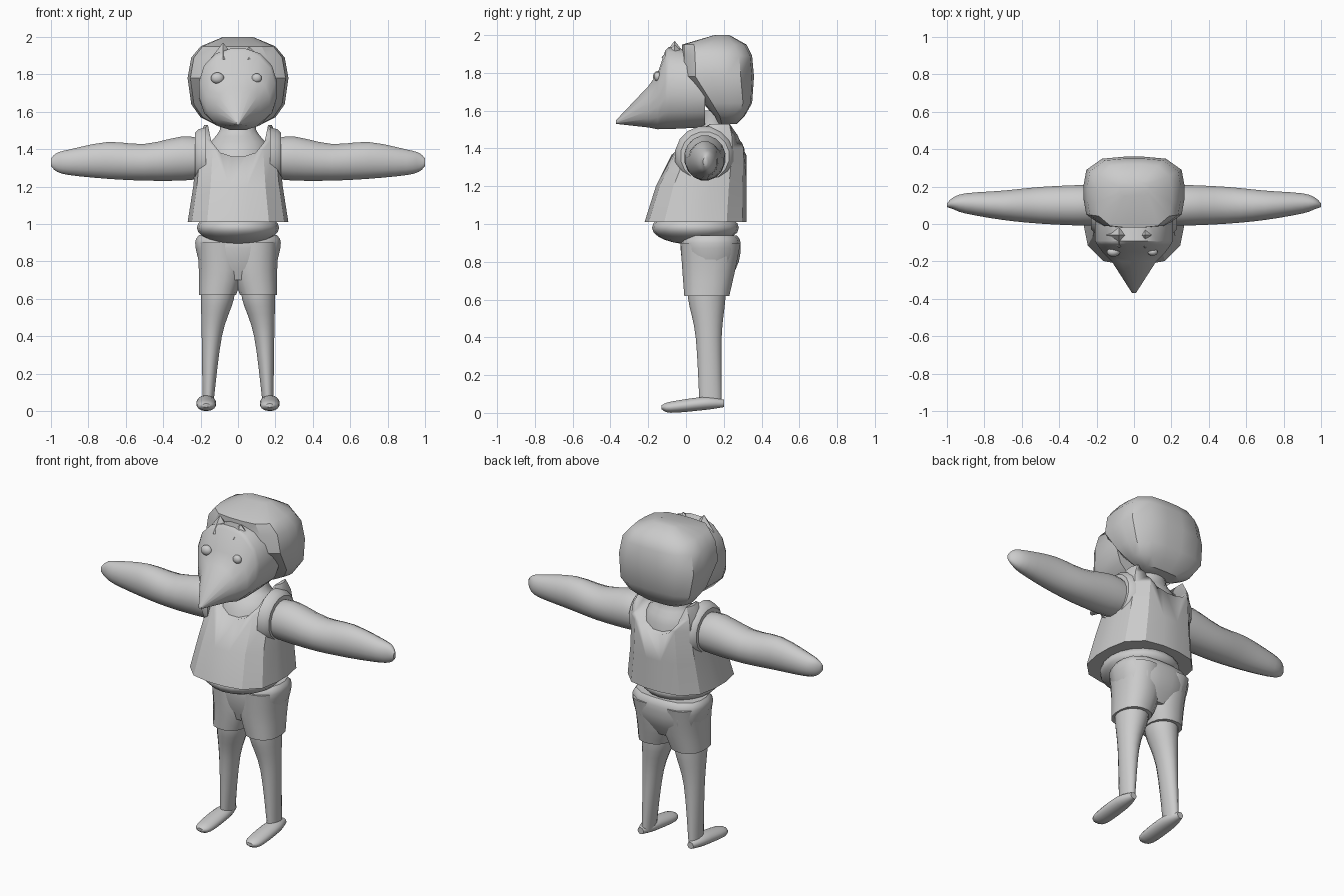
import bpy, bmesh
from math import sin, cos, pi, radians
from mathutils import Vector

if "Cube" in bpy.data.objects:
    bpy.data.objects.remove(bpy.data.objects["Cube"])

tone = (.6, .6, .6, 1)
grey = bpy.data.materials.new("plain_grey")
grey.use_nodes = True
grey.diffuse_color = tone
grey.node_tree.nodes["Principled BSDF"].inputs["Base Color"].default_value = tone


def finish(obj, name, angle):
    """Name an object, colour it and shade it softly up to an edge angle."""
    obj.name = name
    obj.data.materials.append(grey)
    bpy.ops.object.select_all(action="DESELECT")
    obj.select_set(True)
    bpy.context.view_layer.objects.active = obj
    bpy.ops.object.shade_smooth_by_angle(angle=radians(angle))


def smooth_path(rings, steps):
    """Ease extra rings in between the given ones."""
    points = [Vector(ring) for ring in rings]
    padded = [points[0], *points, points[-1]]
    path = []
    for before, start, end, after in zip(padded, padded[1:], padded[2:], padded[3:]):
        for step in range(steps):
            f = step / steps
            leave, arrive = (end - before) / 2, (after - start) / 2
            curve = start * 3 - end * 3
            path.append(start + leave * f
                        + (-curve - leave * 2 - arrive) * f ** 2
                        + (start * 2 - end * 2 + leave + arrive) * f ** 3)
    return path + [points[-1]]


def loft(name, axis, rings, power=2, steps=1, angle=50, mirror=False, sides=16):
    """Skin rounded sections: position, two centres and two half sizes."""
    bm = bmesh.new()
    loops = []
    for t, a, b, half_a, half_b in smooth_path(rings, steps):
        loop = []
        for i in range(sides):
            turn = 2 * pi * (i + .5) / sides
            c, s = cos(turn), sin(turn)
            k = (abs(c) ** power + abs(s) ** power) ** (-1 / power)
            u, v = a + k * c * half_a, b + k * s * half_b
            spot = {"x": (t, u, v), "y": (u, t, v), "z": (u, v, t)}[axis]
            loop.append(bm.verts.new(spot))
        loops.append(loop)
    for low, high in zip(loops, loops[1:]):
        for i in range(sides):
            bm.faces.new((low[i - 1], low[i], high[i], high[i - 1]))
    bm.faces.new(loops[0])
    bm.faces.new(loops[-1])
    if mirror:
        bmesh.ops.scale(bm, vec=(-1, 1, 1), verts=bm.verts)
    bmesh.ops.recalc_face_normals(bm, faces=bm.faces)
    mesh = bpy.data.meshes.new(name)
    bm.to_mesh(mesh)
    bm.free()
    obj = bpy.data.objects.new(name, mesh)
    bpy.context.collection.objects.link(obj)
    finish(obj, name, angle)
    return obj


def ball(name, location, size):
    bpy.ops.mesh.primitive_uv_sphere_add(segments=20, ring_count=12, location=location)
    bpy.context.object.scale = size
    finish(bpy.context.object, name, 60)


# Limbs and clothing that repeat on both sides
for side, flip in (("left", False), ("right", True)):
    loft(side + "_foot", "y", [
        (-.13, .17, .03, .02, .01), (-.08, .17, .03, .05, .03),
        (.1, .17, .05, .05, .035), (.2, .17, .05, .02, .02)],
        steps=4, mirror=flip)
    loft(side + "_leg", "z", [
        (.05, .16, .13, .03, .06), (.4, .14, .12, .055, .07),
        (.6, .11, .11, .09, .1), (.7, .11, .11, .09, .1)],
        steps=4, mirror=flip)
    loft(side + "_shorts_leg", "z", [
        (.62, .11, .11, .1, .12), (.75, .09, .12, .12, .14), (.9, .1, .13, .12, .16)],
        power=2.5, steps=3, mirror=flip)
    loft(side + "_arm", "x", [
        (.2, .1, 1.35, .11, .11), (.3, .1, 1.35, .11, .12), (.5, .1, 1.33, .1, .1),
        (.7, .1, 1.34, .08, .1), (.9, .11, 1.33, .055, .07),
        (.97, .11, 1.33, .03, .05), (1, .1, 1.33, .01, .02)],
        steps=3, mirror=flip)
    # Raised hem round the armhole
    loft(side + "_armhole_hem", "x", [
        (.17, .1, 1.36, .16, .16), (.21, .1, 1.36, .15, .15), (.23, .1, 1.36, .13, .13)],
        angle=40, mirror=flip)

# Seat of the shorts and the belly showing above it
loft("shorts_seat", "z", [
    (.7, 0, .12, .17, .11), (.8, 0, .13, .21, .15),
    (.9, 0, .13, .23, .16), (.94, 0, .13, .21, .14)], power=2.8, steps=3)
ball("belly", (0, .05, .98), (.22, .23, .09))

# Vest, with the neckline scooped out
vest = loft("vest", "z", [
    (1.01, 0, .05, .27, .27), (1.2, 0, .08, .24, .24), (1.4, 0, .13, .22, .19),
    (1.47, 0, .15, .21, .15), (1.53, 0, .18, .18, .08)], power=3, angle=28)
cutter = loft("neckline_cutter", "y", [
    (-.4, 0, 1.56, .16, .2), (.6, 0, 1.56, .16, .2)], power=2.6)
cutter.hide_render = True
cut = vest.modifiers.new("neckline", "BOOLEAN")
cut.operation = "DIFFERENCE"
cut.object = cutter
bpy.context.view_layer.objects.active = vest
bpy.ops.object.modifier_apply(modifier=cut.name)
bpy.data.objects.remove(cutter)

# Chest and neck inside the neckline
loft("chest", "z", [
    (1.2, 0, .1, .18, .19), (1.4, 0, .12, .17, .15),
    (1.5, 0, .14, .1, .08), (1.6, 0, .14, .1, .08)], steps=3)

# Face drawn out into a pointed beak
loft("face_and_beak", "y", [
    (-.37, 0, 1.54, .01, .01), (-.2, 0, 1.62, .12, .11), (-.15, 0, 1.65, .17, .15),
    (-.11, 0, 1.71, .2, .21), (-.09, 0, 1.72, .21, .22), (.1, 0, 1.71, .21, .2)],
    power=2.3)
ball("right_eye", (-.11, -.15, 1.78), (.035, .025, .03))
ball("left_eye", (.1, -.15, 1.78), (.027, .02, .025))

# Hair cap with a boxy back and a swept lower edge
loft("hair_cap", "z", [
    (1.53, 0, .22, .12, .05), (1.57, 0, .23, .2, .08), (1.64, 0, .22, .25, .13),
    (1.78, 0, .17, .27, .19), (1.89, 0, .165, .25, .185),
    (1.95, 0, .15, .2, .17), (2, 0, .19, .08, .04)], power=3.6, angle=35)

# Ragged fringe tufts on the brow
for x, height in ((-.08, .09), (.06, .07)):
    bpy.ops.mesh.primitive_cone_add(vertices=4, radius1=.07, depth=height,
                                    location=(x, -.06, 1.88 + height / 2))
    finish(bpy.context.object, "fringe_tuft", 30)
